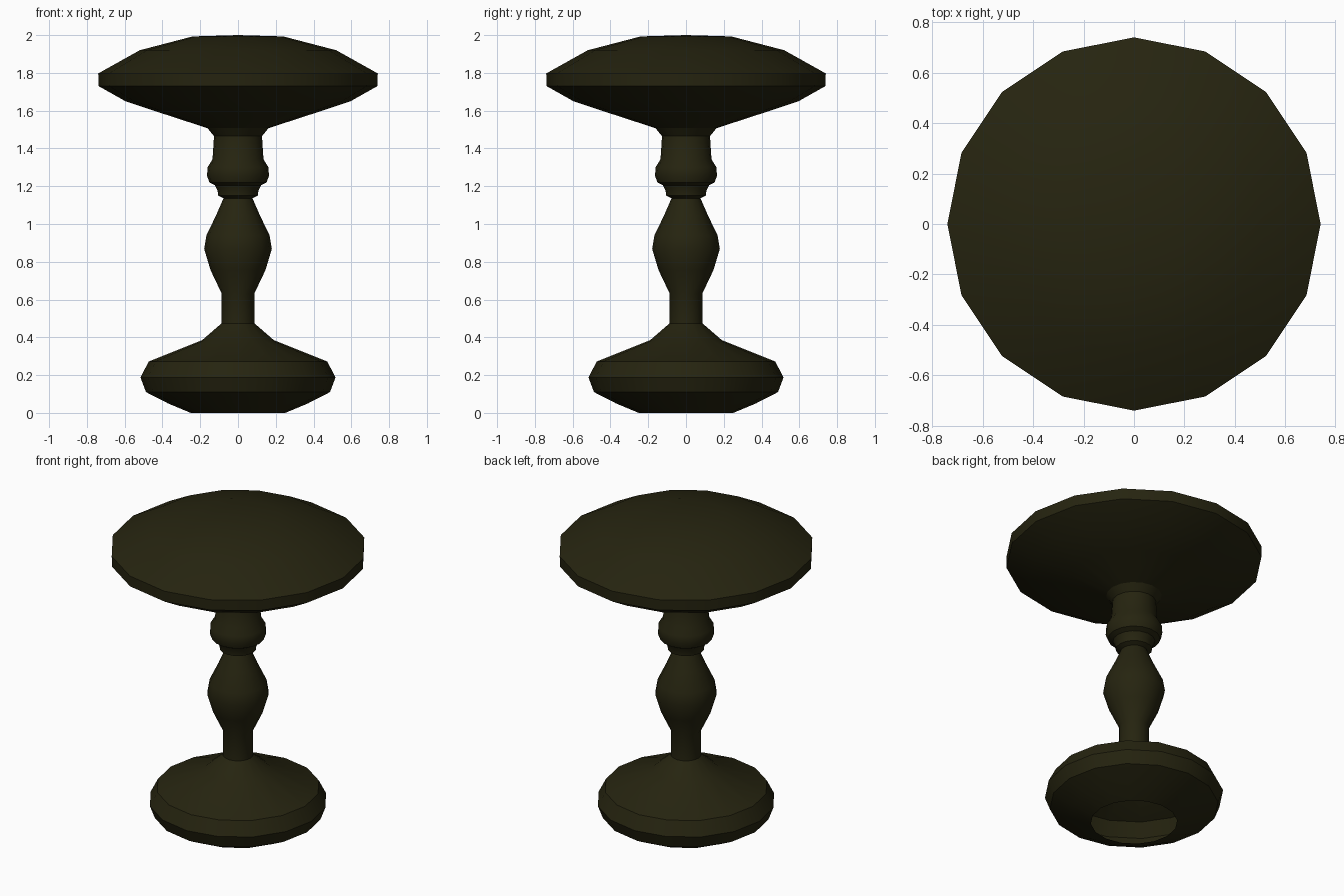
import bpy, bmesh, math

if "Cube" in bpy.data.objects:
    bpy.data.objects.remove(bpy.data.objects["Cube"])

SIDES = 16

wood = bpy.data.materials.new("dark olive")
wood.diffuse_color = (0.019, 0.0175, 0.005, 1)
wood.use_nodes = True
wood.node_tree.nodes["Principled BSDF"].inputs["Base Color"].default_value = wood.diffuse_color


def lathe(name, profile):
    """Turn a list of (radius, height) points around the z axis."""
    bm = bmesh.new()
    rings = []
    for r, z in profile:
        if r == 0:
            rings.append([bm.verts.new((0, 0, z))] * SIDES)
        else:
            rings.append([bm.verts.new((r * math.cos(2 * math.pi * i / SIDES),
                                        r * math.sin(2 * math.pi * i / SIDES), z))
                          for i in range(SIDES)])
    for a, b in zip(rings, rings[1:]):
        for i in range(SIDES):
            j = (i + 1) % SIDES
            corners = [a[i], a[j], b[j], b[i]]
            bm.faces.new(list(dict.fromkeys(corners)))
    mesh = bpy.data.meshes.new(name)
    bm.to_mesh(mesh)
    bm.free()
    mesh.materials.append(wood)
    obj = bpy.data.objects.new(name, mesh)
    bpy.context.collection.objects.link(obj)
    bpy.ops.object.select_all(action='DESELECT')
    obj.select_set(True)
    bpy.context.view_layer.objects.active = obj
    bpy.ops.object.shade_smooth_by_angle(angle=math.radians(35))
    return obj


# Rounded foot, open underneath
lathe("base", [(0.25, 0), (0.37, 0.05), (0.487, 0.11), (0.516, 0.187),
               (0.473, 0.272), (0.19, 0.385), (0.087, 0.474)])

# Turned column: neck, vase, rings and collar
lathe("column", [(0.087, 0.474), (0.087, 0.633), (0.145, 0.755), (0.179, 0.868),
                 (0.167, 0.94), (0.114, 1.05), (0.077, 1.136), (0.105, 1.15),
                 (0.108, 1.175), (0.122, 1.205), (0.151, 1.22), (0.164, 1.255),
                 (0.161, 1.30), (0.135, 1.343), (0.127, 1.465), (0.161, 1.507)])

# Lens-shaped top
lathe("table_top", [(0.161, 1.507), (0.40, 1.585), (0.596, 1.65), (0.738, 1.73),
                    (0.74, 1.797), (0.52, 1.92), (0.24, 1.993), (0, 2.0)])
